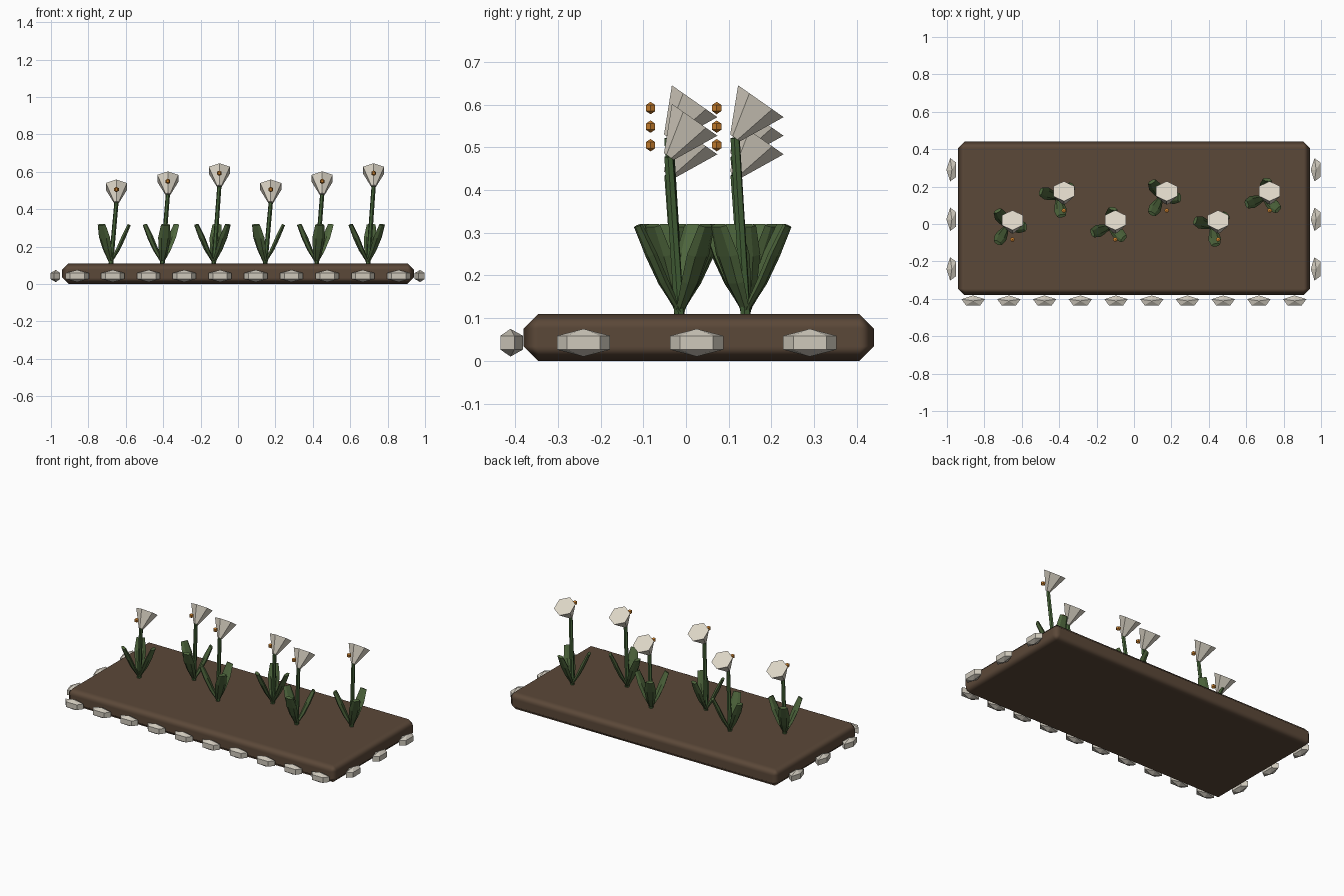
import bpy, bmesh
from math import sin, cos, pi, radians
from mathutils import Matrix, Vector

if "Cube" in bpy.data.objects:
    bpy.data.objects.remove(bpy.data.objects["Cube"])


def material(name, rgb):
    m = bpy.data.materials.new(name)
    m.use_nodes = True
    m.diffuse_color = (*rgb, 1)
    m.node_tree.nodes["Principled BSDF"].inputs["Base Color"].default_value = (*rgb, 1)
    return m


SOIL = material("brown soil", (0.105, 0.065, 0.04))
STONE = material("pale stone", (0.62, 0.58, 0.5))
PETAL = material("cream petal", (0.72, 0.67, 0.57))
LEAF = material("leaf green", (0.075, 0.13, 0.045))
STEM = material("stem green", (0.06, 0.125, 0.04))
ORANGE = material("orange stamen", (0.55, 0.2, 0.025))


def finish(bm, name, mat):
    bmesh.ops.recalc_face_normals(bm, faces=bm.faces)
    mesh = bpy.data.meshes.new(name)
    bm.to_mesh(mesh)
    bm.free()
    mesh.materials.append(mat)
    ob = bpy.data.objects.new(name, mesh)
    bpy.context.collection.objects.link(ob)
    return ob


def loft(name, mat, sides, rings, matrix, phase=0.0):
    """Skin a stack of elliptical rings (z, rx, ry, x offset) and close the ends."""
    bm = bmesh.new()
    loops = []
    for z, rx, ry, dx in rings:
        angles = [phase + 2 * pi * k / sides for k in range(sides)]
        loops.append([bm.verts.new((dx + rx * cos(a), ry * sin(a), z)) for a in angles])
    for low, high in zip(loops, loops[1:]):
        for k in range(sides):
            j = (k + 1) % sides
            bm.faces.new((low[k], low[j], high[j], high[k]))
    bm.faces.new(loops[0])
    bm.faces.new(loops[-1])
    bmesh.ops.remove_doubles(bm, verts=bm.verts, dist=1e-5)
    bm.transform(matrix)
    return finish(bm, name, mat)


def ball(name, mat, sides, rx, ry, rz, matrix, phase=0.0):
    rings = [(-rz, 0, 0, 0), (-rz / 2, rx, ry, 0), (rz / 2, rx, ry, 0), (rz, 0, 0, 0)]
    return loft(name, mat, sides, rings, matrix, phase)


# Soil bed with chamfered edges
bm = bmesh.new()
bmesh.ops.create_cube(bm, size=1)
bm.transform(Matrix.Translation((0, 0.03, 0.055)) @ Matrix.Diagonal((1.88, 0.82, 0.11, 1)))
bed = finish(bm, "soil_bed", SOIL)
bevel = bed.modifiers.new("chamfer", 'BEVEL')
bevel.width = 0.034
bevel.segments = 1
bevel.harden_normals = True
for poly in bed.data.polygons:
    poly.use_smooth = True

# Border stones along the front and both ends
for i in range(10):
    place = Matrix.Translation((-0.86 + 0.191 * i, -0.411, 0.0425))
    ball(f"front_stone_{i}", STONE, 5, 0.0655, 0.029, 0.0325, place, pi / 2)
for side, label in ((-1, "right"), (1, "left")):
    for i in range(3):
        place = Matrix.Translation((side * 0.974, -0.24 + 0.265 * i, 0.0425))
        place = place @ Matrix.Rotation(pi / 2, 4, 'Z')
        ball(f"{label}_stone_{i}", STONE, 5, 0.0655, 0.029, 0.0325, place, pi / 2)

# Flowers: staggered rows, three repeating heights and leaf turns
LEAF_RINGS = [(0, 0.006, 0.012, 0), (0.08, 0.012, 0.027, 0.004),
              (0.15, 0.013, 0.034, 0.002), (0.225, 0.010, 0.024, 0)]
for i in range(6):
    base = Vector((-0.68 + 0.275 * i, -0.015 + 0.155 * (i % 2), 0.1))
    neck = base + Vector((0.03, -0.025, 0.335 + 0.0435 * (i % 3)))

    # Stem leaning slightly
    lean = neck - base
    turn = lean.to_track_quat('Z', 'Y').to_matrix().to_4x4()
    rings = [(0, 0.0125, 0.0125, 0), (lean.length, 0.0115, 0.0115, 0)]
    loft(f"stem_{i}", STEM, 6, rings, Matrix.Translation(base) @ turn)

    # Trumpet bloom tipped toward the back
    tip = Matrix.Translation(neck) @ Matrix.Rotation(radians(-35), 4, 'X')
    rings = [(0, 0.014, 0.014, 0), (0.105, 0.065, 0.065, 0)]
    loft(f"bloom_{i}", PETAL, 6, rings, tip, pi / 2)

    # Stamen
    dot = Matrix.Translation(neck + Vector((0, -0.043, 0.07)))
    ball(f"stamen_{i}", ORANGE, 6, 0.0125, 0.0125, 0.0145, dot)

    # Three spreading leaves
    for k in range(3):
        spin = Matrix.Rotation(radians(40 * i + 120 * k), 4, 'Z')
        place = (Matrix.Translation(base + Vector((0, 0, 0.015))) @ spin
                 @ Matrix.Rotation(radians(26), 4, 'Y'))
        loft(f"leaf_{i}_{k}", LEAF, 6, LEAF_RINGS, place, pi / 2)
